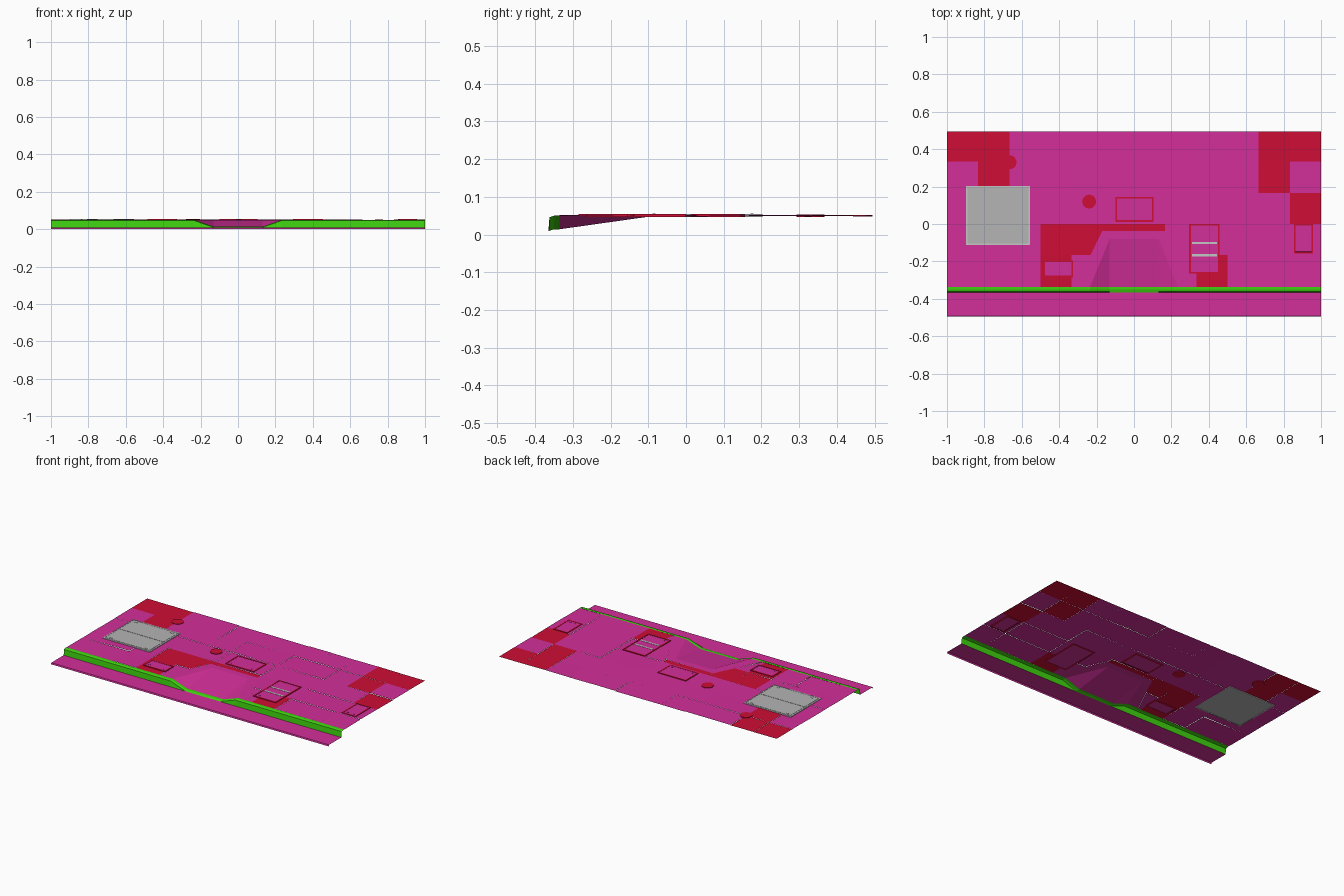
import bpy, bmesh, random
from mathutils import Vector

random.seed(4)
cube = bpy.data.objects.get("Cube")
if cube:
    bpy.data.objects.remove(cube, do_unlink=True)


def material(name, rgb):
    m = bpy.data.materials.new(name)
    m.use_nodes = True
    m.diffuse_color = (*rgb, 1)
    m.node_tree.nodes["Principled BSDF"].inputs["Base Color"].default_value = (*rgb, 1)
    return m


magenta = material("magenta paving", (0.65, 0.028, 0.32))
red = material("red paving", (0.62, 0.004, 0.036))
green = material("green curb", (0.05, 0.65, 0.005))
grey = material("grey metal", (0.46, 0.46, 0.46))
light = material("light grey metal", (0.56, 0.57, 0.56))

BASE = 0.05        # sidewalk height
GUTTER = 0.009     # gutter height
JOIN = -0.336      # where the sidewalk meets the curb
S = 1 / 6          # paving module


def finish(name, bm, *mats):
    mesh = bpy.data.meshes.new(name)
    bm.to_mesh(mesh)
    bm.free()
    for m in mats:
        mesh.materials.append(m)
    obj = bpy.data.objects.new(name, mesh)
    bpy.context.collection.objects.link(obj)
    return obj


def face(bm, pts, index=0):
    f = bm.faces.new([bm.verts.new(p) for p in pts])
    f.normal_update()
    if f.normal.z < 0:
        f.normal_flip()
    f.material_index = index
    return f


# Paving tiles: rows of (front, back, column breaks, red columns) in modules
rows = [
    (2 * S, 0.495, (-6, -5, -4, -2, -1, 1, 2, 3, 4, 5, 6), (-6, -5, 4, 5)),
    (S, 2 * S, (-6, -5, -4, -2, -1, 1, 3, 4, 5, 6), (-5, 4)),
    (0, S, (-6, -4, -1, 1, 3, 5, 6), (5,)),
    (-S, 0, (-6, -5, -4, -3, -2, -1, 1, 2, 3, 5, 6), (-3, -2, -1)),
    (JOIN, -S, (-6, -4, -3, -2, 2, 3, 5, 6), (-3, 2)),
]
# Ramp outline: half widths and depths of the outer and inner trapezoids
OUT_BACK, OUT_FRONT, OUT_Y = 0.17, 0.315, -0.037
IN_BACK, IN_FRONT, IN_Y = 0.13, 0.235, -0.08


def in_ramp(p):
    t = (OUT_Y - p.y) / (OUT_Y - JOIN)
    return t > 0 and abs(p.x) < OUT_BACK + (OUT_FRONT - OUT_BACK) * t


bm = bmesh.new()
for y0, y1, breaks, reds in rows:
    for a, b in zip(breaks, breaks[1:]):
        z = BASE + random.uniform(-0.001, 0.001)
        tx, ty = random.uniform(-0.0008, 0.0008), random.uniform(-0.0008, 0.0008)
        corners = [(a * S, y0, z - tx - ty), (b * S, y0, z + tx - ty),
                   (b * S, y1, z + tx + ty), (a * S, y1, z - tx + ty)]
        face(bm, corners, int(a in reds))

# Cut the ramp opening out of the tiles around it
cuts = [(Vector((0, OUT_Y, 0)), Vector((0, 1, 0)))]
for s in (-1, 1):
    cuts.append((Vector((s * OUT_BACK, OUT_Y, 0)),
                 Vector((OUT_Y - JOIN, s * (OUT_FRONT - OUT_BACK), 0))))
for co, no in cuts:
    near = [f for f in bm.faces
            if f.calc_center_median().y < 0 and abs(f.calc_center_median().x) < 0.45]
    geom = near + list({e for f in near for e in f.edges}) + list({v for f in near for v in f.verts})
    bmesh.ops.bisect_plane(bm, geom=geom, plane_co=co, plane_no=no)
bmesh.ops.delete(bm, geom=[f for f in bm.faces if in_ramp(f.calc_center_median())], context='FACES')
finish("sidewalk_tiles", bm, magenta, red)

# Curb ramp: flat border, sloping floor and two flared sides
RAMP_LOW = 0.014
bm = bmesh.new()
face(bm, [(-OUT_BACK, OUT_Y, BASE), (OUT_BACK, OUT_Y, BASE),
          (IN_BACK, IN_Y, BASE), (-IN_BACK, IN_Y, BASE)])
face(bm, [(-IN_BACK, IN_Y, BASE), (IN_BACK, IN_Y, BASE),
          (IN_BACK, JOIN, RAMP_LOW), (-IN_BACK, JOIN, RAMP_LOW)])
for s in (-1, 1):
    face(bm, [(s * OUT_BACK, OUT_Y, BASE), (s * IN_BACK, IN_Y, BASE),
              (s * IN_FRONT, JOIN, BASE), (s * OUT_FRONT, JOIN, BASE)])
    face(bm, [(s * IN_BACK, IN_Y, BASE), (s * IN_BACK, JOIN, RAMP_LOW),
              (s * IN_FRONT, JOIN, BASE)])
bmesh.ops.remove_doubles(bm, verts=bm.verts, dist=0.0001)
finish("curb_ramp", bm, magenta)

# Curb: profile swept along x, dipping in front of the ramp
stations = [(-1, BASE), (-0.5, BASE), (-IN_FRONT, BASE), (-IN_BACK, RAMP_LOW),
            (IN_BACK, RAMP_LOW), (IN_FRONT, BASE), (0.5, BASE), (1, BASE)]
bm = bmesh.new()
sections = [[bm.verts.new(p) for p in ((x, -0.365, GUTTER), (x, -0.362, top - 0.004),
                                       (x, -0.35, top), (x, JOIN, top))]
            for x, top in stations]
for p, q in zip(sections, sections[1:]):
    for i in range(3):
        bm.faces.new((p[i], q[i], q[i + 1], p[i + 1]))
finish("curb", bm, green)

# Gutter slabs with a front lip down to the road
bm = bmesh.new()
for x0, x1 in ((-1, -0.5), (-0.5, 0.5), (0.5, 1)):
    face(bm, [(x0, -0.365, GUTTER), (x0, -0.492, GUTTER), (x1, -0.492, GUTTER), (x1, -0.365, GUTTER)])
    face(bm, [(x0, -0.492, GUTTER), (x0, -0.495, 0), (x1, -0.495, 0), (x1, -0.492, GUTTER)])
finish("gutter", bm, magenta)


def box(name, x0, x1, y0, y1, z0, z1, mat, lid=None, rim=0.012):
    """Thin plate; with a lid material, its top and bottom become framed panels."""
    bm = bmesh.new()
    bmesh.ops.create_cube(bm, size=1)
    for v in bm.verts:
        v.co = ((x0 + x1) / 2 + v.co.x * (x1 - x0), (y0 + y1) / 2 + v.co.y * (y1 - y0),
                (z0 + z1) / 2 + v.co.z * (z1 - z0))
    bm.normal_update()
    if lid:
        for f in [f for f in bm.faces if abs(f.normal.z) > 0.9]:
            bmesh.ops.inset_region(bm, faces=[f], thickness=rim, depth=0)
            bmesh.ops.inset_region(bm, faces=[f], thickness=0.0005, depth=-0.001)
            f.material_index = 1
    return finish(name, bm, mat, lid or mat)


# Framed access covers set in the paving
covers = {
    "center_cover": (-0.1, 0.105, 0.012, 0.145),
    "right_cover": (0.295, 0.457, -0.265, 0.0),
    "left_cover": (-0.485, -0.325, -0.285, -0.195),
    "side_cover": (0.855, 0.957, -0.157, 0.0),
}
for name, (x0, x1, y0, y1) in covers.items():
    box(name, x0, x1, y0, y1, 0.046, 0.054, red, magenta)
    for s, x in ((1, x0), (-1, x1)):
        cx = x + s * 0.03
        box(name + "_latch", cx - 0.005, cx + 0.005, y0 + 0.02, y0 + 0.026, 0.052, 0.0545, magenta)

# Pale bars across the larger cover
for y in (-0.102, -0.167):
    box("cover_bar", 0.309, 0.445, y - 0.006, y + 0.006, 0.052, 0.0545, light)

# Double metal hatch with hinges
box("hatch_frame", -0.897, -0.557, -0.112, 0.203, 0.046, 0.054, light, grey, 0.01)
for name, y0, y1 in (("hatch_front_leaf", -0.1, 0.0435), ("hatch_back_leaf", 0.0465, 0.191)):
    box(name, -0.885, -0.569, y0, y1, 0.048, 0.0545, grey)
for x in (-0.855, -0.6):
    for y in (-0.085, 0.175):
        box("hatch_hinge", x - 0.01, x + 0.01, y - 0.004, y + 0.004, 0.053, 0.056, grey)

# Round manhole lids
for x, y in ((-0.665, 0.33), (-0.24, 0.12)):
    bm = bmesh.new()
    bmesh.ops.create_cone(bm, cap_ends=True, segments=20, radius1=0.037, radius2=0.037, depth=0.007)
    bmesh.ops.translate(bm, verts=bm.verts, vec=(x, y, 0.05))
    finish("manhole_lid", bm, red)
